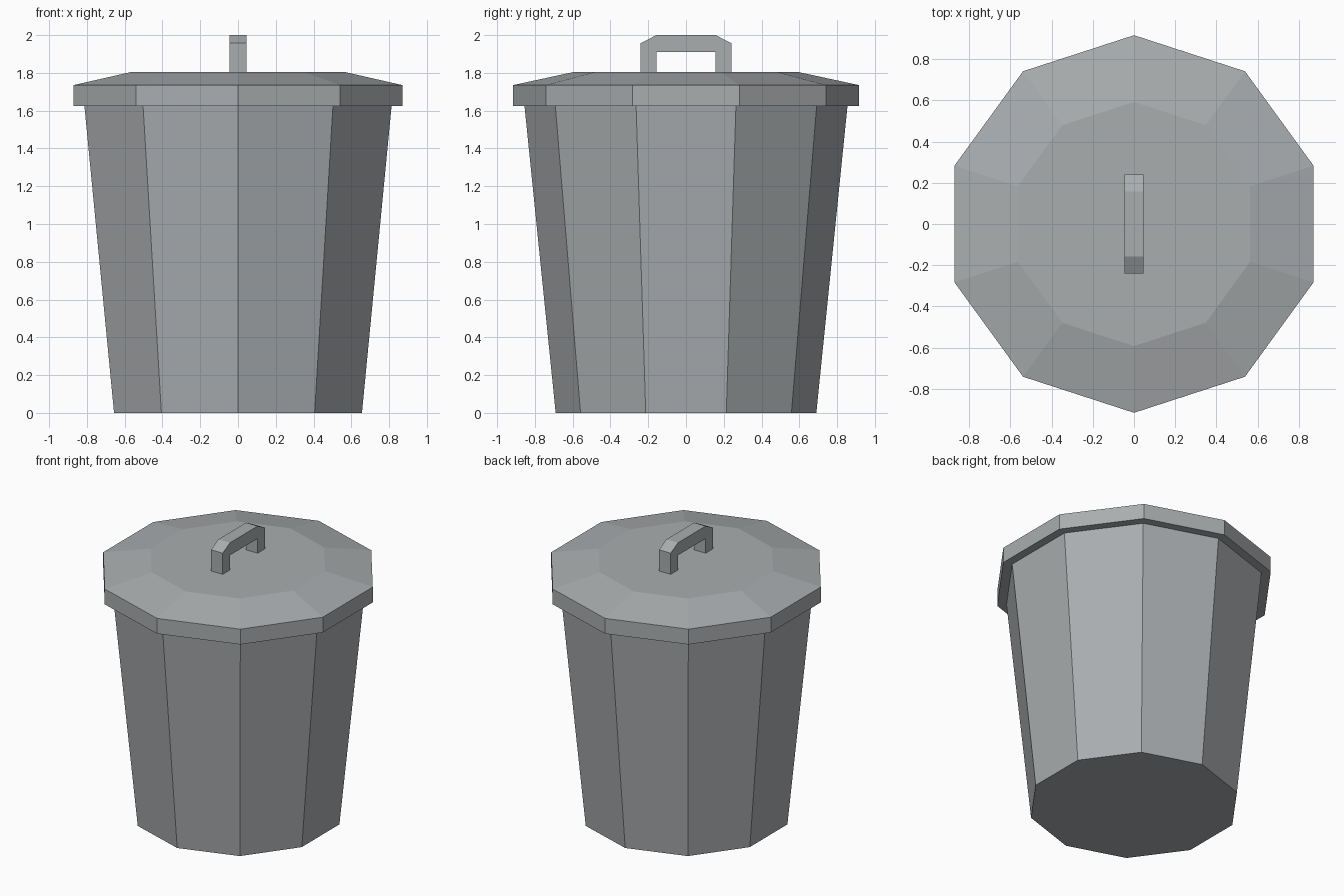
import bpy, math

if "Cube" in bpy.data.objects:
    bpy.data.objects.remove(bpy.data.objects["Cube"])

metal = bpy.data.materials.new("grey metal")
metal.diffuse_color = (0.40, 0.42, 0.43, 1)
metal.use_nodes = True
metal.node_tree.nodes["Principled BSDF"].inputs["Base Color"].default_value = metal.diffuse_color


def make(name, verts, faces):
    mesh = bpy.data.meshes.new(name)
    mesh.from_pydata(verts, [], faces)
    mesh.materials.append(metal)
    obj = bpy.data.objects.new(name, mesh)
    bpy.context.collection.objects.link(obj)
    return obj


def lathe(name, profile, n=10):
    """Closed ten-sided solid from (radius, z) rings, one corner facing front."""
    verts = []
    for r, z in profile:
        for i in range(n):
            a = -math.pi / 2 + 2 * math.pi * i / n
            verts.append((r * math.cos(a), r * math.sin(a), z))
    faces = [tuple(reversed(range(n)))]
    for k in range(len(profile) - 1):
        for i in range(n):
            j = (i + 1) % n
            faces.append((k * n + i, k * n + j, (k + 1) * n + j, (k + 1) * n + i))
    top = (len(profile) - 1) * n
    faces.append(tuple(range(top, top + n)))
    return make(name, verts, faces)


# tapered bin body and overhanging lid
lathe("bin_body", [(0.69, 0), (0.855, 1.625)])
lathe("lid", [(0.917, 1.625), (0.917, 1.735), (0.593, 1.805)])

# lid handle: outer and inner outlines of an arch, bridged as quads
outer = [(-0.24, 1.805), (-0.24, 1.957), (-0.157, 2.0), (0.157, 2.0), (0.24, 1.957), (0.24, 1.805)]
inner = [(-0.157, 1.805), (-0.157, 1.91), (-0.157, 1.91), (0.157, 1.91), (0.157, 1.91), (0.157, 1.805)]
inner = [inner[0], inner[1], inner[3], inner[5]]
w = 0.046
outline = outer + inner[::-1]
n = len(outline)
verts = [(x, y, z) for x in (-w, w) for y, z in outline]
# outline indices: 0-5 outer, 6-9 inner from +y foot to -y foot
side = [(0, 1, 8, 9), (1, 2, 8), (2, 3, 7, 8), (3, 4, 7), (4, 5, 6, 7)]
faces = [f for f in side] + [tuple(i + n for i in reversed(f)) for f in side]
faces += [(i, i + n, (i + 1) % n + n, (i + 1) % n) for i in range(n)]
handle = make("lid_handle", verts, faces)

# consistent outward normals on the handle
import bmesh
bm = bmesh.new()
bm.from_mesh(handle.data)
bmesh.ops.recalc_face_normals(bm, faces=bm.faces)
bm.to_mesh(handle.data)
bm.free()
